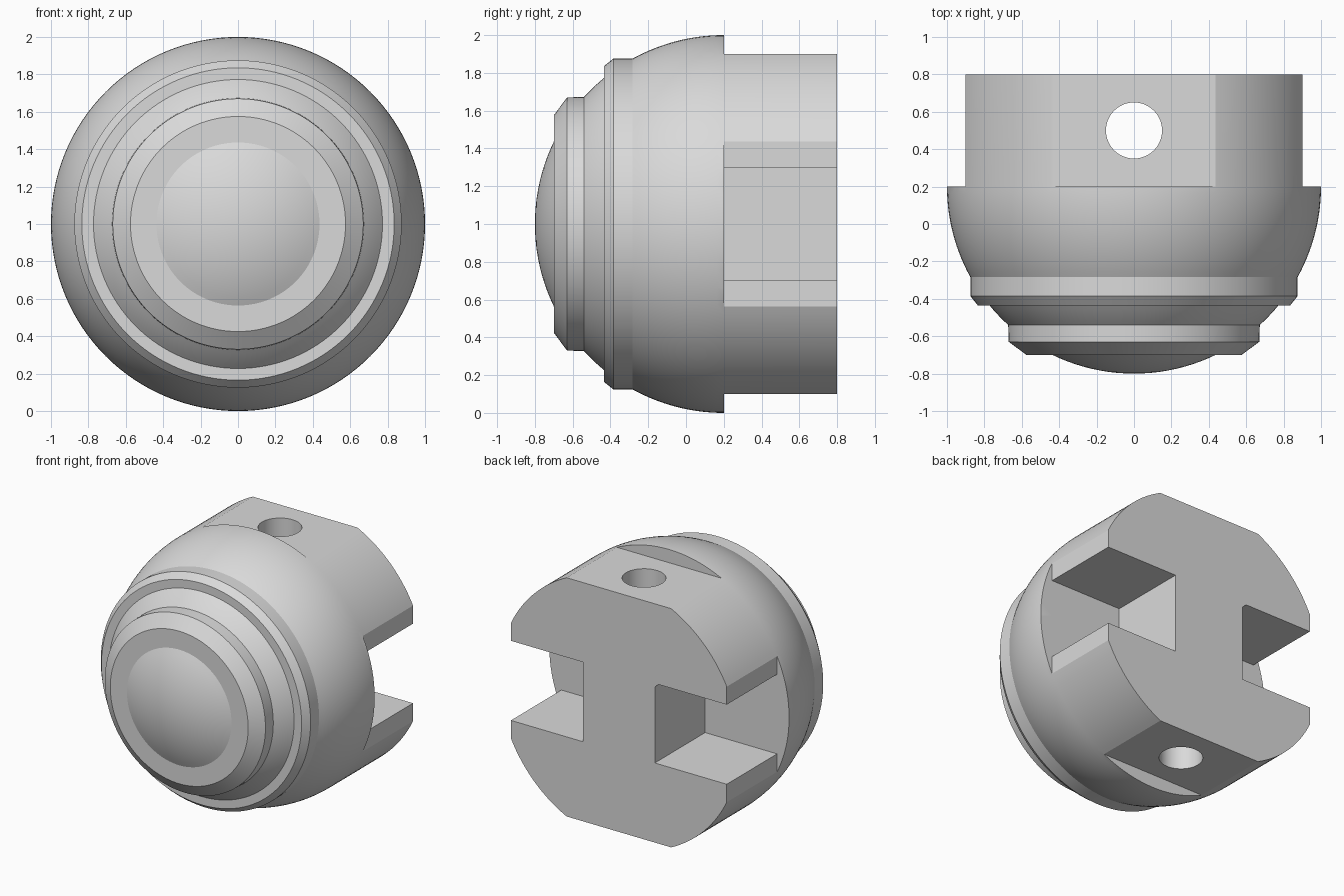
import bpy, bmesh, math
from mathutils import Matrix, Vector

cube = bpy.data.objects.get("Cube")
if cube:
    bpy.data.objects.remove(cube, do_unlink=True)

SHOULDER, BACK, FLAT = 0.2, 0.8, 0.9   # y of shoulder, y of back, half width over flats

grey = bpy.data.materials.new("plain grey")
grey.use_nodes = True
grey.diffuse_color = (0.7, 0.7, 0.7, 1)
grey.node_tree.nodes["Principled BSDF"].inputs["Base Color"].default_value = (0.7, 0.7, 0.7, 1)


def make_object(name, bm):
    bmesh.ops.recalc_face_normals(bm, faces=bm.faces)
    mesh = bpy.data.meshes.new(name)
    bm.to_mesh(mesh)
    bm.free()
    mesh.materials.append(grey)
    obj = bpy.data.objects.new(name, mesh)
    bpy.context.collection.objects.link(obj)
    return obj


def sphere_arc(y0, y1, steps):
    """Profile points (radius, y) on the unit ball centred on the shoulder."""
    a0, a1 = (math.acos(SHOULDER - y) for y in (y0, y1))
    angles = [a0 + (a1 - a0) * i / steps for i in range(steps + 1)]
    return [(math.sin(a), SHOULDER - math.cos(a)) for a in angles]


def box(name, low, high):
    bm = bmesh.new()
    low, high = Vector(low), Vector(high)
    size = high - low
    bmesh.ops.create_cube(bm, size=1, matrix=Matrix.Translation((low + high) / 2)
                          @ Matrix.Diagonal((*size, 1)))
    return make_object(name, bm)


# Turned body: dome, small collar, large collar, ball and rear cylinder
profile = sphere_arc(-0.8, -0.7, 10)
profile += [(0.575, -0.7), (0.67, -0.63)]
profile += sphere_arc(-0.54, -0.435, 5)
profile += [(0.835, -0.435), (0.875, -0.385)]
profile += sphere_arc(SHOULDER - math.sqrt(1 - 0.875 ** 2), SHOULDER, 14)
profile += [(1, BACK), (0, BACK)]

bm = bmesh.new()
verts = [bm.verts.new((r, y, 1)) for r, y in profile]
edges = [bm.edges.new(pair) for pair in zip(verts, verts[1:])]
bmesh.ops.spin(bm, geom=verts + edges, cent=(0, 0, 1), axis=(0, 1, 0),
               angle=math.tau, steps=128, use_duplicate=False)
bmesh.ops.remove_doubles(bm, verts=bm.verts, dist=0.0001)
body = make_object("body", bm)

# Cutters: four flats, two side slots and a vertical pin hole
cutters = []
for s in (-1, 1):
    x0, x1 = sorted((s * FLAT, s * 1.5))
    cutters.append(box("side_flat_cutter", (x0, SHOULDER, -1), (x1, 1, 3)))
    cutters.append(box("end_flat_cutter", (-2, SHOULDER, 1 + x0), (2, 1, 1 + x1)))
    x0, x1 = sorted((s * 0.3, s * 1.6))
    cutters.append(box("slot_cutter", (x0, SHOULDER, 0.7), (x1, 1.1, 1.3)))

bm = bmesh.new()
bmesh.ops.create_cone(bm, cap_ends=True, segments=48, radius1=0.15, radius2=0.15,
                      depth=3, matrix=Matrix.Translation((0, 0.5, 1)))
cutters.append(make_object("pin_hole_cutter", bm))

for cutter in cutters:
    cutter.hide_render = True
    mod = body.modifiers.new("cut", 'BOOLEAN')
    mod.operation, mod.solver, mod.object = 'DIFFERENCE', 'EXACT', cutter

# Apply the cuts, then remove the cutters
bpy.context.view_layer.update()
evaluated = body.evaluated_get(bpy.context.evaluated_depsgraph_get())
cut_mesh = bpy.data.meshes.new_from_object(evaluated)
body.modifiers.clear()
body.data = cut_mesh
for cutter in cutters:
    bpy.data.objects.remove(cutter, do_unlink=True)

bpy.ops.object.select_all(action='DESELECT')
body.select_set(True)
bpy.context.view_layer.objects.active = body
bpy.ops.object.shade_smooth_by_angle(angle=math.radians(20))
